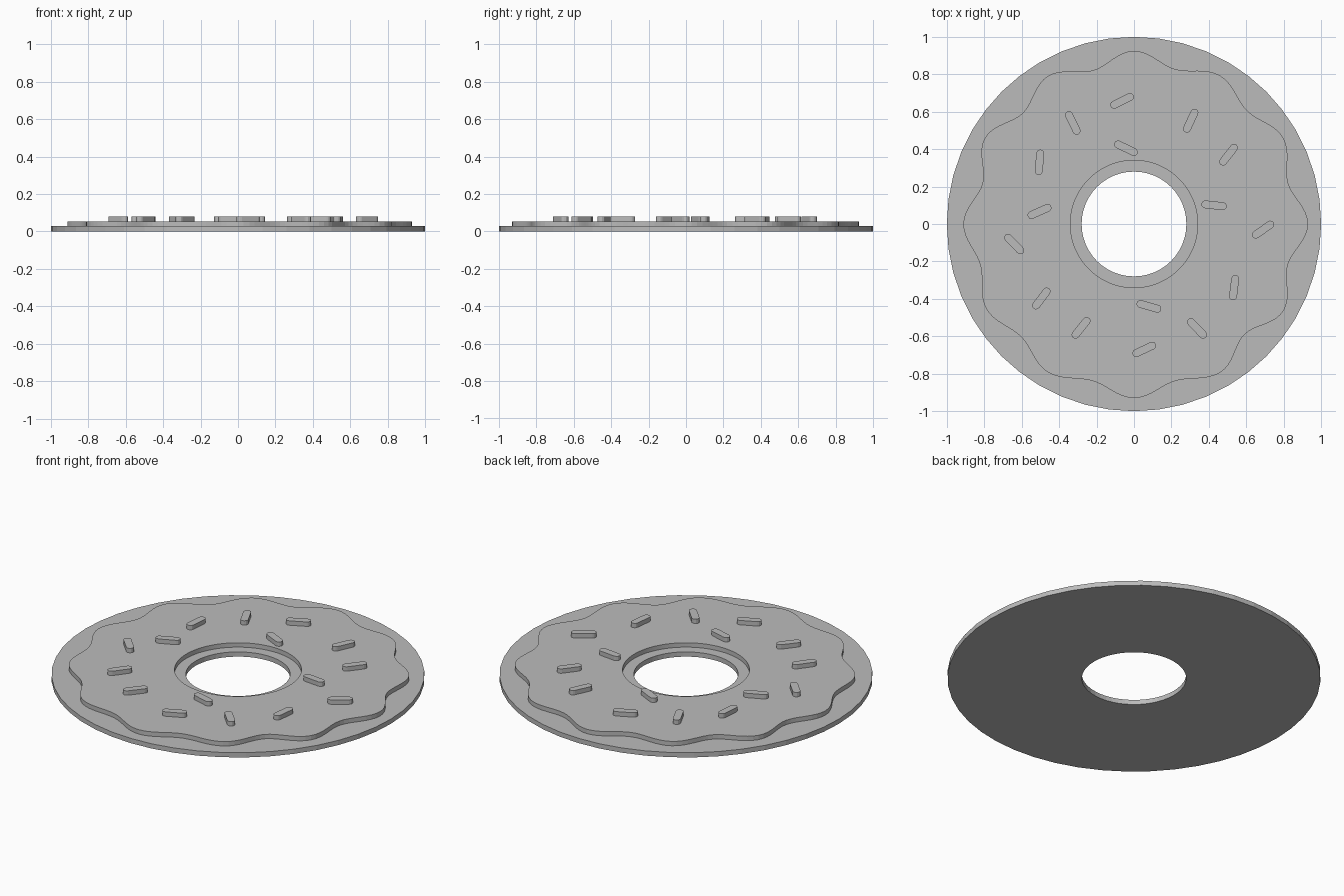
import bpy, bmesh
from math import cos, sin, pi, radians, tau

cube = bpy.data.objects.get("Cube")
if cube:
    bpy.data.objects.remove(cube, do_unlink=True)

grey = bpy.data.materials.new("plain grey")
grey.use_nodes = True
colour = (0.5, 0.5, 0.5, 1)
grey.diffuse_color = colour
grey.node_tree.nodes["Principled BSDF"].inputs["Base Color"].default_value = colour

BASE_TOP, ICING_TOP, SPRINKLE_TOP = 0.028, 0.054, 0.08


def finish(name, bm):
    bmesh.ops.recalc_face_normals(bm, faces=bm.faces)
    mesh = bpy.data.meshes.new(name)
    bm.to_mesh(mesh)
    bm.free()
    mesh.materials.append(grey)
    obj = bpy.data.objects.new(name, mesh)
    bpy.context.collection.objects.link(obj)
    return obj


def ring_plate(name, outer, inner, count, z0, z1):
    """Flat plate with a hole; outer and inner give the radius at an angle."""
    bm = bmesh.new()
    loops = []
    for radius, z in ((outer, z0), (outer, z1), (inner, z1), (inner, z0)):
        angles = [tau * i / count for i in range(count)]
        loops.append([bm.verts.new((radius(a) * cos(a), radius(a) * sin(a), z))
                      for a in angles])
    for k in range(4):
        a, b = loops[k], loops[(k + 1) % 4]
        for i in range(count):
            j = (i + 1) % count
            bm.faces.new((a[i], a[j], b[j], b[i]))
    return finish(name, bm)


def sprinkle(name, x, y, angle, length=0.136, width=0.042, steps=6):
    """Upright capsule-shaped plate lying on the icing."""
    bm = bmesh.new()
    r, half = width / 2, (length - width) / 2
    c, s = cos(radians(angle)), sin(radians(angle))
    verts = []
    for side in (1, -1):
        for i in range(steps + 1):
            t = -pi / 2 + pi * i / steps
            u, v = side * (half + r * cos(t)), side * r * sin(t)
            verts.append(bm.verts.new((x + u * c - v * s, y + u * s + v * c, ICING_TOP)))
    face = bm.faces.new(verts)
    new = bmesh.ops.extrude_face_region(bm, geom=[face], use_keep_orig=True)["geom"]
    bmesh.ops.translate(bm, vec=(0, 0, SPRINKLE_TOP - ICING_TOP),
                        verts=[g for g in new if isinstance(g, bmesh.types.BMVert)])
    return finish(name, bm)


# Wavy icing edge: radii of alternating lobes and dips
WAVE = [.93, .852, .921, .856, .917, .856, .925, .85, .915, .84, .92, .838,
        .912, .85, .91, .853, .916, .867, .93, .867, .918, .835, .924, .85]


def icing_edge(a):
    p = a / tau * len(WAVE)
    i = int(p)
    t = (1 - cos(pi * (p - i))) / 2
    return WAVE[i % len(WAVE)] * (1 - t) + WAVE[(i + 1) % len(WAVE)] * t


# Dough and icing
ring_plate("dough_base", lambda a: 1.0, lambda a: 0.28, 48, 0, BASE_TOP)
ring_plate("icing", icing_edge, lambda a: 0.34, 192, BASE_TOP, ICING_TOP)

# Sprinkles: x, y, angle
SPRINKLES = [
    (-.064, .658, 26), (-.327, .54, -64), (-.505, .33, 85), (-.505, .067, 24),
    (-.64, -.107, -46), (-.495, -.398, 53), (-.283, -.555, 51), (.055, -.67, 25),
    (.08, -.44, -16), (.337, -.558, -46), (.535, -.34, 83), (.69, -.03, 35),
    (.428, .1, -6), (.505, .37, 52), (.303, .552, 65), (-.043, .405, -26)]
for n, (x, y, angle) in enumerate(SPRINKLES, 1):
    sprinkle(f"sprinkle_{n}", x, y, angle)
